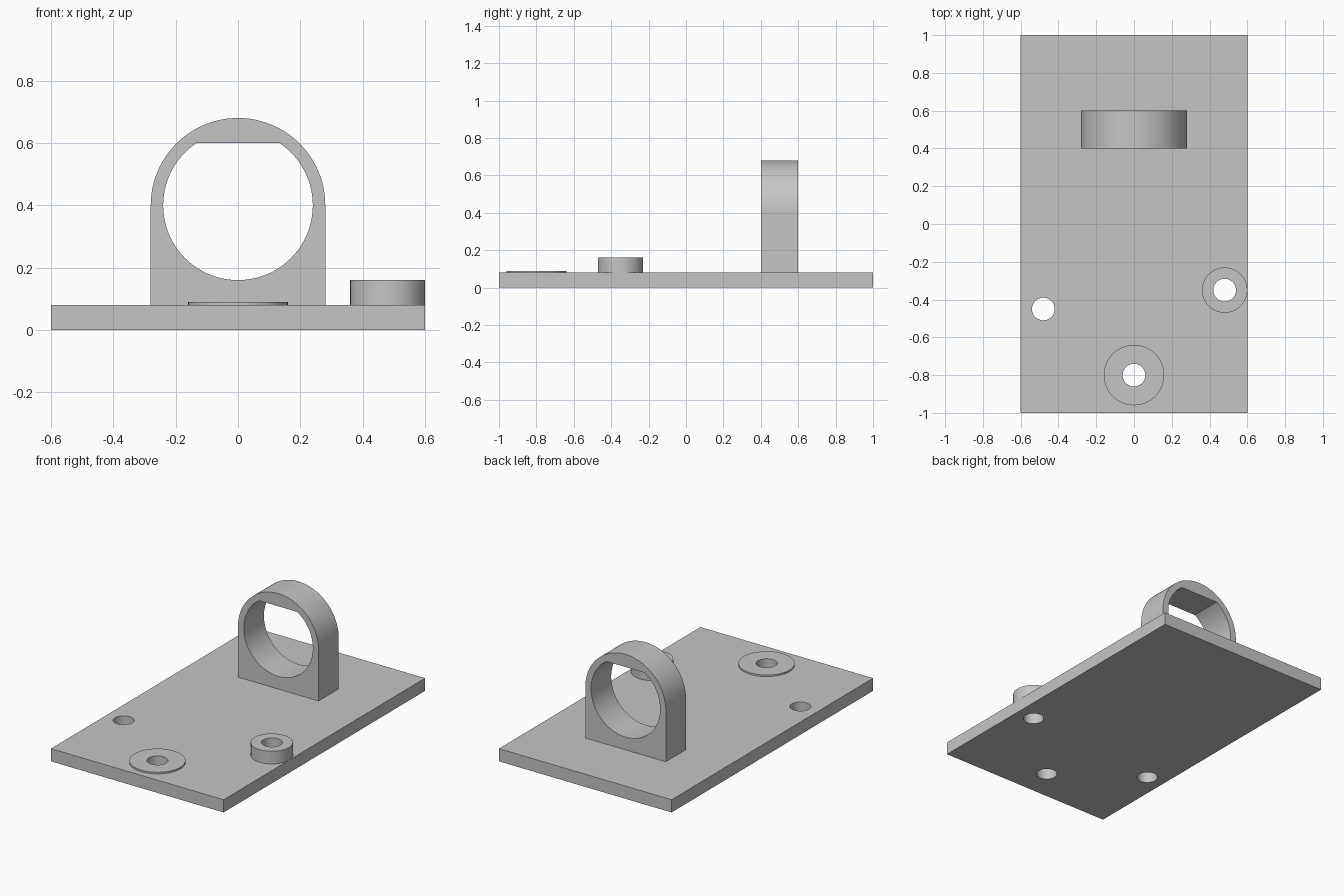
import bpy
import bmesh
import math
from mathutils import Matrix

if "Cube" in bpy.data.objects:
    bpy.data.objects.remove(bpy.data.objects["Cube"], do_unlink=True)

# Single grey material
grey = bpy.data.materials.new("light_grey")
grey.use_nodes = True
GREY = (0.56, 0.56, 0.56, 1.0)
grey.diffuse_color = GREY
grey.node_tree.nodes["Principled BSDF"].inputs["Base Color"].default_value = GREY


def arc(cx, cy, r, start, end, steps):
    """Points along an arc, both ends included."""
    return [(cx + r * math.cos(start + (end - start) * i / steps),
             cy + r * math.sin(start + (end - start) * i / steps))
            for i in range(steps + 1)]


def circle(cx, cy, r, steps=64):
    return arc(cx, cy, r, 0, 2 * math.pi, steps)[:-1]


def extrude_profile(name, loops, depth, matrix):
    """Solid from an outline and its holes, extruded from 0 to depth."""
    curve = bpy.data.curves.new(name + "_profile", 'CURVE')
    curve.dimensions = '2D'
    curve.fill_mode = 'BOTH'
    curve.extrude = depth / 2
    for loop in loops:
        spline = curve.splines.new('POLY')
        spline.points.add(len(loop) - 1)
        for point, (x, y) in zip(spline.points, loop):
            point.co = (x, y, 0, 1)
        spline.use_cyclic_u = True
    helper = bpy.data.objects.new(name + "_profile", curve)
    mesh = bpy.data.meshes.new_from_object(helper)
    bpy.data.objects.remove(helper)
    bpy.data.curves.remove(curve)

    # Weld the caps to the walls and place the solid
    bm = bmesh.new()
    bm.from_mesh(mesh)
    bmesh.ops.remove_doubles(bm, verts=bm.verts, dist=1e-5)
    bmesh.ops.transform(bm, matrix=matrix @ Matrix.Translation((0, 0, depth / 2)),
                        verts=bm.verts)
    bmesh.ops.recalc_face_normals(bm, faces=bm.faces)
    for face in bm.faces:
        face.smooth = True
        face.material_index = 0
    bm.to_mesh(mesh)
    bm.free()
    mesh.set_sharp_from_angle(angle=math.radians(30))
    mesh.materials.clear()
    mesh.materials.append(grey)
    mesh.name = name
    obj = bpy.data.objects.new(name, mesh)
    bpy.context.scene.collection.objects.link(obj)
    return obj


T = 0.08        # plate thickness
HOLE = 0.06     # bolt hole radius
BOSS = (0.48, -0.35)
WASHER = (0.0, -0.8)
PLAIN = (-0.48, -0.45)

# Base plate with three through holes
plate = [(-0.6, -1), (0.6, -1), (0.6, 1), (-0.6, 1)]
extrude_profile("base_plate",
                [plate] + [circle(*p, HOLE) for p in (BOSS, WASHER, PLAIN)],
                T, Matrix.Identity(4))

# Raised boss and thin washer pad around two of the holes
for name, pos, radius, height in (("boss", BOSS, 0.12, 0.08),
                                  ("washer_pad", WASHER, 0.16, 0.01)):
    extrude_profile(name, [circle(*pos, radius), circle(*pos, HOLE)],
                    height, Matrix.Translation((0, 0, T)))

# Upright ring bracket: arched outline, bore flattened at the top
CZ, OUTER, BORE, FLAT = 0.4, 0.28, 0.24, 0.6
outline = [(-OUTER, T), (OUTER, T)] + arc(0, CZ, OUTER, 0, math.pi, 48)
a = math.asin((FLAT - CZ) / BORE)
bore = arc(0, CZ, BORE, math.pi - a, 2 * math.pi + a, 72)
extrude_profile("ring_bracket", [outline, bore], 0.2,
                Matrix.Translation((0, 0.6, 0)) @ Matrix.Rotation(math.pi / 2, 4, 'X'))
